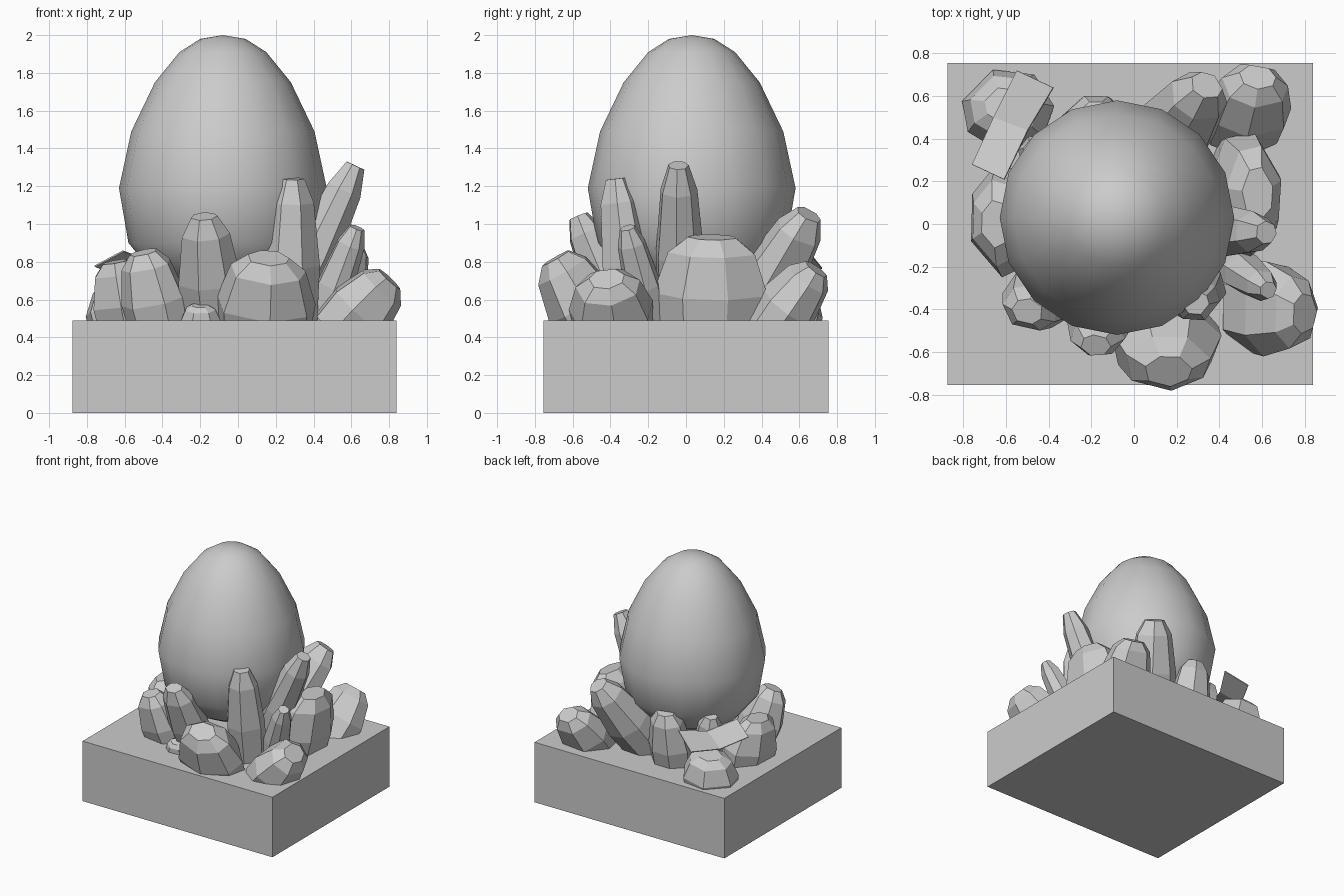
import bpy, bmesh, math, random
from mathutils import Vector

random.seed(4)
if "Cube" in bpy.data.objects:
    bpy.data.objects.remove(bpy.data.objects["Cube"], do_unlink=True)

stone = bpy.data.materials.new("plain_grey")
stone.use_nodes = True
GREY = (0.6, 0.6, 0.6, 1)
stone.diffuse_color = GREY
stone.node_tree.nodes["Principled BSDF"].inputs["Base Color"].default_value = GREY


def finish(bm, name, smooth=False):
    bmesh.ops.recalc_face_normals(bm, faces=bm.faces)
    for f in bm.faces:
        f.smooth = smooth
    mesh = bpy.data.meshes.new(name)
    bm.to_mesh(mesh)
    bm.free()
    mesh.materials.append(stone)
    obj = bpy.data.objects.new(name, mesh)
    bpy.context.collection.objects.link(obj)
    return obj


def bridge(bm, lower, upper):
    n = len(lower)
    for i in range(n):
        j = (i + 1) % n
        bm.faces.new((lower[i], lower[j], upper[j], upper[i]))


# Square plinth
bm = bmesh.new()
bmesh.ops.create_cube(bm, size=1)
bmesh.ops.scale(bm, vec=(1.715, 1.51, 0.49), verts=bm.verts)
bmesh.ops.translate(bm, vec=(-0.0175, 0, 0.245), verts=bm.verts)
finish(bm, "plinth")

# Egg, a lathed profile of (radius, height)
PROFILE = [(0.2, 0.65), (0.37, 0.74), (0.5, 0.9), (0.55, 1.19), (0.485, 1.49),
           (0.36, 1.75), (0.23, 1.91), (0.12, 1.98)]
SIDES = 16
bm = bmesh.new()
rings = [[bm.verts.new((-0.08 + r * math.cos(math.tau * i / SIDES),
                        0.03 + r * math.sin(math.tau * i / SIDES), z))
          for i in range(SIDES)] for r, z in PROFILE]
for a, b in zip(rings, rings[1:]):
    bridge(bm, a, b)
for ring, z in ((rings[0], 0.62), (rings[-1], 2.0)):
    pole = bm.verts.new((-0.08, 0.03, z))
    for i in range(SIDES):
        bm.faces.new((ring[i], ring[(i + 1) % SIDES], pole))
finish(bm, "egg", smooth=True)


# Faceted crystal running from a foot to a tip
def crystal(name, foot, tip, wide, deep, sides=7):
    foot, tip = Vector(foot), Vector(tip)
    axis = (tip - foot).normalized()
    across = (Vector((1, 0, 0)) - axis * axis.x).normalized()
    along = axis.cross(across)
    turn = random.random()
    angles = [math.tau * (i + turn + random.uniform(-0.15, 0.15)) / sides
              for i in range(sides)]
    bm = bmesh.new()
    rings = []
    for t, grow in ((0, 0.92), (0.42, 1), (0.84, 0.76), (1, 0.42)):
        rings.append([bm.verts.new(foot.lerp(tip, t) + grow * (
            across * wide * math.cos(a) + along * deep * math.sin(a)))
            for a in angles])
    for a, b in zip(rings, rings[1:]):
        bridge(bm, a, b)
    bm.faces.new(rings[0])
    bm.faces.new(rings[-1])
    finish(bm, name)


CRYSTALS = {
    "front_broad_crystal": ((0.13, -0.45, 0.4), (0.16, -0.69, 0.82), 0.27, 0.2),
    "front_tall_crystal": ((0.28, -0.27, 0.45), (0.29, -0.37, 1.24), 0.15, 0.14),
    "front_middle_crystal": ((-0.13, -0.32, 0.45), (-0.18, -0.57, 1.04), 0.17, 0.13),
    "front_stub_crystal": ((-0.2, -0.45, 0.44), (-0.2, -0.5, 0.57), 0.11, 0.09),
    "front_corner_crystal": ((0.53, -0.38, 0.42), (0.8, -0.42, 0.71), 0.19, 0.23),
    "front_side_crystal": ((-0.4, -0.3, 0.42), (-0.5, -0.41, 0.85), 0.18, 0.15),
    "left_thin_crystal": ((0.43, -0.17, 0.45), (0.63, -0.31, 0.98), 0.1, 0.1),
    "left_broad_crystal": ((0.47, 0.13, 0.42), (0.58, 0.14, 0.93), 0.18, 0.31),
    "left_tall_crystal": ((0.24, -0.03, 0.5), (0.62, -0.04, 1.31), 0.13, 0.13),
    "back_corner_crystal": ((0.5, 0.44, 0.42), (0.58, 0.69, 0.76), 0.21, 0.17),
    "back_tall_crystal": ((0.1, 0.32, 0.48), (0.34, 0.65, 1.05), 0.19, 0.17),
    "back_middle_crystal": ((-0.18, 0.42, 0.42), (-0.18, 0.52, 0.92), 0.18, 0.14),
    "right_long_crystal": ((-0.58, 0.03, 0.42), (-0.65, 0.0, 0.8), 0.17, 0.27),
    "right_corner_crystal": ((-0.58, 0.52, 0.42), (-0.61, 0.56, 0.7), 0.22, 0.2),
    "right_small_crystal": ((-0.38, 0.28, 0.45), (-0.47, 0.35, 0.9), 0.12, 0.11),
}
for name, shape in CRYSTALS.items():
    crystal(name, *shape)

# Loose bent shard lying on the corner crystals
bm = bmesh.new()
left = [bm.verts.new(p) for p in ((-0.76, 0.28, 0.78), (-0.66, 0.5, 0.74), (-0.55, 0.72, 0.77))]
right = [bm.verts.new(p) for p in ((-0.61, 0.21, 0.86), (-0.5, 0.44, 0.82), (-0.38, 0.64, 0.87))]
for i in range(2):
    bm.faces.new((left[i], right[i], right[i + 1], left[i + 1]))
shard = finish(bm, "loose_shard")
solid = shard.modifiers.new("thickness", "SOLIDIFY")
solid.thickness = 0.008
